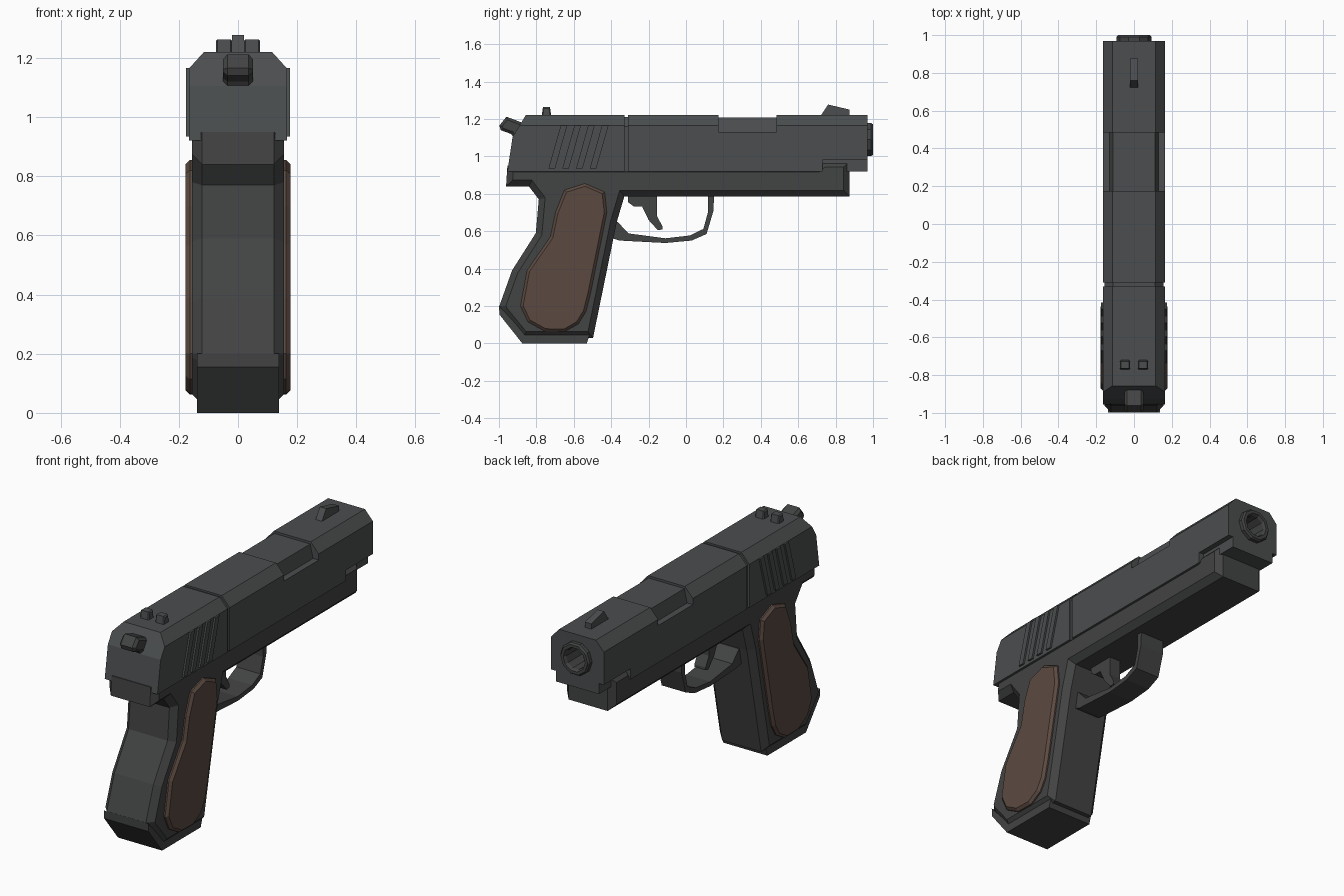
import bpy, bmesh, math

if "Cube" in bpy.data.objects:
    bpy.data.objects.remove(bpy.data.objects["Cube"])


def material(name, rgb):
    m = bpy.data.materials.new(name)
    m.diffuse_color = (*rgb, 1)
    m.use_nodes = True
    m.node_tree.nodes["Principled BSDF"].inputs["Base Color"].default_value = m.diffuse_color
    return m


STEEL = material("dark_steel", (0.07, 0.075, 0.077))
FRAME = material("frame_black", (0.055, 0.056, 0.056))
BROWN = material("brown_grip", (0.105, 0.068, 0.053))


def finish(bm, name, mat):
    bmesh.ops.recalc_face_normals(bm, faces=bm.faces)
    mesh = bpy.data.meshes.new(name)
    bm.to_mesh(mesh)
    bm.free()
    mesh.materials.append(mat)
    ob = bpy.data.objects.new(name, mesh)
    bpy.context.collection.objects.link(ob)
    return ob


def plate(name, outline, x0, x1, mat, chamfer=0.0, both=True):
    """Extrude a side (y, z) outline from x0 to x1, chamfering the rims."""
    bm = bmesh.new()
    a = bm.faces.new([bm.verts.new((x0, y, z)) for y, z in outline])
    b = bm.faces.new([bm.verts.new((x1, y, z)) for y, z in outline])
    n = len(outline)
    for i in range(n):
        j = (i + 1) % n
        bm.faces.new((a.verts[i], a.verts[j], b.verts[j], b.verts[i]))
    bmesh.ops.recalc_face_normals(bm, faces=bm.faces)
    if chamfer:
        rims = list(b.edges) + (list(a.edges) if both else [])
        bmesh.ops.bevel(bm, geom=rims, offset=chamfer, segments=1,
                        affect='EDGES', clamp_overlap=True)
    return finish(bm, name, mat)


def loft(name, rows, back, front, mat):
    """Symmetric section of (half width, z) rows, run from back to front in y."""
    bm = bmesh.new()
    rings = []
    for i, (w, z) in enumerate(rows):
        yb = back[i] if isinstance(back, list) else back
        rings.append([bm.verts.new(p) for p in
                      ((-w, yb, z), (w, yb, z), (w, front, z), (-w, front, z))])
    bm.faces.new(rings[0])
    bm.faces.new(rings[-1])
    for r, s in zip(rings, rings[1:]):
        for k in range(4):
            m = (k + 1) % 4
            bm.faces.new((r[k], r[m], s[m], s[k]))
    return finish(bm, name, mat)


def mirror(ob):
    m = ob.modifiers.new("mirror", 'MIRROR')
    m.use_axis[0] = True
    m.use_mirror_merge = False
    return ob


# Slide: slanted rear block, narrow seam, then the front with a lowered port
top = [(0.165, 1.165), (0.115, 1.22)]
full = [(0.165, 0.92)] + top
loft("slide_rear", [(0.165, 0.92), (0.165, 1.105)] + top,
     [-0.955, -0.927, -0.89, -0.857], -0.33, STEEL)
loft("slide_seam", [(0.155, 0.92), (0.155, 1.16), (0.11, 1.21)], -0.33, -0.31, STEEL)
loft("slide_middle", full, -0.31, 0.175, STEEL)
loft("slide_port", [(0.165, 0.92), (0.165, 1.13), (0.13, 1.13), (0.112, 1.207)],
     0.175, 0.485, STEEL)
loft("slide_front", full, 0.485, 0.73, STEEL)
nose = loft("slide_nose", [(0.165, 0.98)] + top, 0.73, 0.97, STEEL)
loft("slide_lug", [(0.135, 0.92), (0.135, 0.98)], 0.73, 0.97, STEEL)

# Muzzle bore cutter
bpy.ops.mesh.primitive_cylinder_add(vertices=10, radius=0.085, depth=0.3,
                                    location=(0, 0.95, 1.09), rotation=(math.pi / 2, 0, 0))
cutter = bpy.context.object
cutter.name = "bore_cutter"
cutter.hide_render = True
cutter.hide_set(True)
cut = nose.modifiers.new("bore", 'BOOLEAN')
cut.operation = 'DIFFERENCE'
cut.solver = 'EXACT'
cut.object = cutter

# Barrel tube: lathed ring section with an open bore
bm = bmesh.new()
section = [(0.093, 0.965), (0.093, 0.99), (0.085, 1.0), (0.068, 1.0), (0.06, 0.985),
           (0.06, 0.81), (0.085, 0.81)]
rings = []
for k in range(10):
    a = math.tau * k / 10
    rings.append([bm.verts.new((r * math.cos(a), y, 1.09 + r * math.sin(a)))
                  for r, y in section])
for k in range(10):
    r, s = rings[k], rings[(k + 1) % 10]
    for i in range(len(section)):
        j = (i + 1) % len(section)
        bm.faces.new((r[i], r[j], s[j], s[i]))
finish(bm, "barrel", FRAME)

# Slanted grip ribs on both sides of the slide rear
for i in range(4):
    y = -0.735 + 0.0735 * i
    mirror(plate(f"slide_rib_{i + 1}",
                 [(y, 0.935), (y + 0.035, 0.935), (y + 0.1, 1.165), (y + 0.065, 1.165)],
                 0.155, 0.175, STEEL))

# Sights
plate("front_sight", [(0.715, 1.21), (0.76, 1.277), (0.875, 1.25), (0.875, 1.21)],
      -0.02, 0.02, STEEL)
mirror(plate("rear_sight", [(-0.772, 1.21), (-0.765, 1.263), (-0.727, 1.263), (-0.72, 1.21)],
             0.02, 0.075, STEEL, 0.006))

# Hammer
plate("hammer", [(-0.998, 1.165), (-0.96, 1.212), (-0.87, 1.178), (-0.84, 1.12),
                 (-0.91, 1.085), (-0.935, 1.12), (-0.99, 1.14)],
      -0.05, 0.05, FRAME, 0.014)

# Frame with beavertail, handle and dust cover in one outline
plate("frame", [(-0.955, 0.95), (-0.962, 0.84), (-0.84, 0.84), (-0.787, 0.77), (-0.803, 0.59),
                (-0.93, 0.39), (-0.998, 0.2), (-0.985, 0.17), (-0.87, 0.03), (-0.497, 0.03),
                (-0.37, 0.65), (-0.33, 0.785), (0.875, 0.785), (0.875, 0.975),
                (0.73, 0.975), (0.7, 0.95)],
      -0.155, 0.155, FRAME, 0.033)

# Magazine base
plate("magazine_base", [(-0.999, 0.2), (-0.998, 0.155), (-0.875, 0.0), (-0.53, 0.0),
                        (-0.515, 0.05), (-0.86, 0.05)],
      -0.138, 0.138, FRAME)

# Brown grip panels
mirror(plate("grip_panel", [(-0.65, 0.82), (-0.54, 0.855), (-0.435, 0.81), (-0.423, 0.7),
                            (-0.51, 0.27), (-0.535, 0.17), (-0.575, 0.105), (-0.65, 0.062),
                            (-0.755, 0.065), (-0.845, 0.115), (-0.885, 0.2), (-0.85, 0.39),
                            (-0.725, 0.57), (-0.698, 0.7)],
             0.14, 0.177, BROWN, 0.014, both=False))

# Trigger guard
plate("trigger_guard", [(-0.4, 0.565), (-0.355, 0.55), (-0.11, 0.537), (0.03, 0.55),
                        (0.11, 0.585), (0.147, 0.71), (0.15, 0.8), (0.118, 0.8),
                        (0.117, 0.7), (0.093, 0.612), (0.02, 0.577), (-0.11, 0.562),
                        (-0.307, 0.588), (-0.366, 0.65), (-0.4, 0.65)],
      -0.075, 0.075, FRAME)

# Trigger
plate("trigger", [(-0.31, 0.8), (-0.31, 0.755), (-0.28, 0.733), (-0.235, 0.733), (-0.2, 0.66),
                  (-0.15, 0.605), (-0.125, 0.61), (-0.125, 0.625), (-0.155, 0.68),
                  (-0.155, 0.8)],
      -0.035, 0.035, FRAME)
